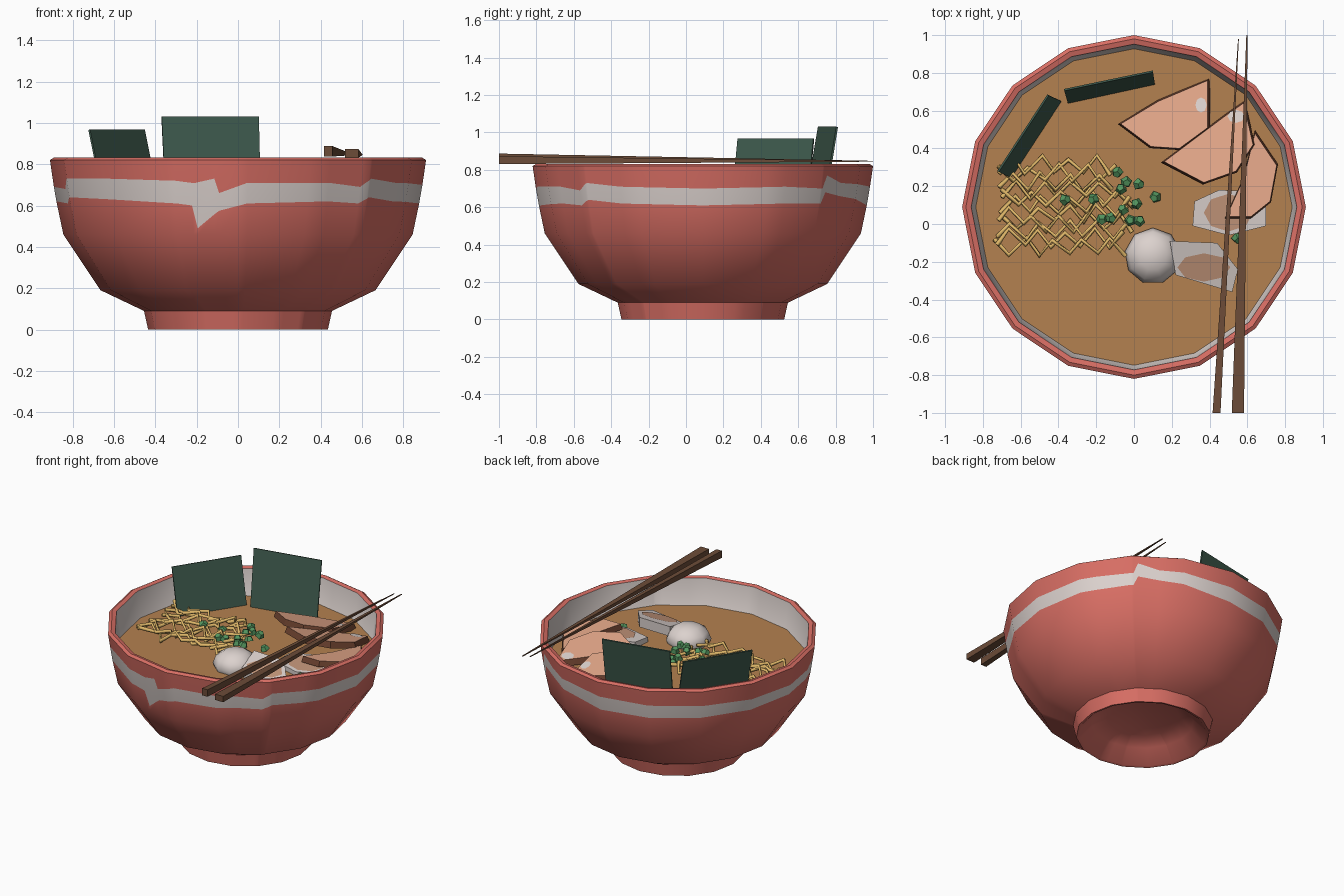
import bpy, bmesh, math, random
from mathutils import Vector, Matrix

if "Cube" in bpy.data.objects:
    bpy.data.objects.remove(bpy.data.objects["Cube"])

random.seed(4)
CY = 0.09          # bowl centre in y
SIDES = 16
SOUP_Z = 0.64


def mat(name, r, g, b):
    m = bpy.data.materials.new(name)
    lin = [((c / 255 + 0.055) / 1.055) ** 2.4 for c in (r, g, b)]
    m.diffuse_color = (*lin, 1)
    m.use_nodes = True
    m.node_tree.nodes["Principled BSDF"].inputs["Base Color"].default_value = m.diffuse_color
    return m


RED = mat("bowl red", 216, 110, 100)
WHITE = mat("glaze white", 220, 210, 206)
BROTH = mat("broth brown", 180, 129, 80)
SEAWEED = mat("seaweed green", 62, 90, 77)
NOODLE = mat("noodle yellow", 222, 182, 104)
ONION = mat("onion green", 84, 150, 95)
PORK = mat("pork pink", 226, 166, 136)
SEAR = mat("seared brown", 118, 72, 52)
WOOD = mat("chopstick wood", 108, 76, 56)
YOLK = mat("yolk tan", 196, 150, 122)


def finish(bm, name, mats, smooth=None):
    bmesh.ops.recalc_face_normals(bm, faces=bm.faces)
    me = bpy.data.meshes.new(name)
    bm.to_mesh(me)
    bm.free()
    for m in mats:
        me.materials.append(m)
    ob = bpy.data.objects.new(name, me)
    bpy.context.collection.objects.link(ob)
    if smooth:
        bpy.ops.object.select_all(action='DESELECT')
        ob.select_set(True)
        bpy.context.view_layer.objects.active = ob
        bpy.ops.object.shade_smooth_by_angle(angle=math.radians(smooth))
    return ob


def lerp_table(x, table, k):
    for a, b in zip(table, table[1:]):
        if a[0] <= x <= b[0]:
            t = (x - a[0]) / (b[0] - a[0])
            return a[k] + t * (b[k] - a[k])


def faceted(deg, r, z):
    """Point on the side of a 16-sided ring."""
    step = 360 / SIDES
    off = math.radians(deg % step - step / 2)
    d = r * math.cos(math.radians(step / 2)) / math.cos(off)
    a = math.radians(deg)
    return (d * math.cos(a), CY + d * math.sin(a), z)


# Bowl: lathed rings, with a painted stripe whose edges vary with angle
STRIPE = [(0, .61, .70), (30, .62, .71), (46, .62, .70), (48, .68, .77), (57, .66, .73),
          (90, .61, .71), (135, .62, .71), (180, .62, .69), (198, .61, .68), (202, .64, .73),
          (225, .63, .73), (250, .61, .72), (255, .60, .71), (256.5, .49, .71),
          (262.5, .56, .73), (264, .575, .66), (273, .61, .71), (300, .62, .71),
          (312, .61, .69), (316, .64, .73), (330, .62, .71), (360, .61, .70)]
WALL = [(.46, .845), (.65, .885), (.82, .91)]
angles = sorted({s[0] for s in STRIPE[:-1]} | {i * 360 / SIDES for i in range(SIDES)})


def stripe_row(k):
    def row(deg):
        z = lerp_table(deg, STRIPE, k)
        return lerp_table(z, WALL, 1), z
    return row


# (ring, material of the band that starts at it)
rows = [((.24, .13), 0), ((.33, .09), 0), ((.415, .005), 0), ((.435, 0), 0), ((.455, .09), 0),
        ((.665, .19), 0), ((.845, .46), 0), (stripe_row(1), 1), (stripe_row(2), 0),
        ((.91, .82), 0), ((.89, .832), 0), ((.862, .825), 1), ((.835, .62), 1),
        ((.62, .26), 1), ((.3, .2), 1)]
bm = bmesh.new()
rings = [[bm.verts.new(faceted(d, *(r(d) if callable(r) else r))) for d in angles]
         for r, _ in rows]
n = len(angles)
for (lo, hi), (_, mi) in zip(zip(rings, rings[1:]), rows):
    for i in range(n):
        j = (i + 1) % n
        bm.faces.new((lo[i], lo[j], hi[j], hi[i])).material_index = mi
bm.faces.new(rings[0])
bm.faces.new(rings[-1]).material_index = 1
finish(bm, "bowl", [RED, WHITE], 35)

# Broth surface
bm = bmesh.new()
bm.faces.new([bm.verts.new(faceted(i * 360 / SIDES, .838, SOUP_Z)) for i in range(SIDES)])
finish(bm, "broth", [BROTH])


# Seaweed sheets: thin leaning plates from a bottom and a top edge
def sheet(name, b0, b1, t0, t1):
    bm = bmesh.new()
    quad = [Vector(p) for p in (b0, b1, t1, t0)]
    nrm = (quad[1] - quad[0]).cross(quad[3] - quad[0]).normalized() * .005
    f = [bm.verts.new(p + nrm) for p in quad]
    g = [bm.verts.new(p - nrm) for p in quad]
    bm.faces.new(f)
    bm.faces.new(g[::-1])
    for i in range(4):
        j = (i + 1) % 4
        bm.faces.new((f[i], g[i], g[j], f[j]))
    finish(bm, name, [SEAWEED])


sheet("seaweed_back", (-.35, .64, .62), (.11, .74, .62), (-.37, .71, 1.03), (.1, .808, 1.03))
sheet("seaweed_left", (-.65, .245, .62), (-.385, .65, .62), (-.72, .278, .967), (-.455, .683, .967))


# Chopsticks: tapered square bars
def chopstick(name, p0, p1, w, h):
    bm = bmesh.new()
    ends = []
    for p, s in ((p0, 1), (p1, .1)):
        ends.append([bm.verts.new((p[0] + x * w * s / 2, p[1], p[2] + z * h * s / 2))
                     for x, z in ((-1, -1), (1, -1), (1, 1), (-1, 1))])
    for e in ends:
        bm.faces.new(e)
    for i in range(4):
        j = (i + 1) % 4
        bm.faces.new((ends[0][i], ends[0][j], ends[1][j], ends[1][i]))
    finish(bm, name, [WOOD])


chopstick("chopstick_left", (.437, -1, .862), (.553, .98, .846), .042, .05)
chopstick("chopstick_right", (.55, -1, .852), (.598, 1, .846), .065, .042)

# Noodles: zigzag strands swept with a square section
cu = bpy.data.curves.new("noodles", 'CURVE')
cu.dimensions = '3D'
cu.bevel_depth = .013
cu.bevel_resolution = 0
cu.use_fill_caps = True
for s in range(11):
    y0 = -.12 + s * .043
    x0 = -.74 + random.uniform(0, .05)
    phase = 1 if s % 3 else -1
    sp = cu.splines.new('POLY')
    count = 10 if s < 8 else 9
    sp.points.add(count - 1)
    for i, pt in enumerate(sp.points):
        pt.co = (x0 + i * .076 + random.uniform(-.012, .012),
                 y0 + phase * (.042 if i % 2 else -.042) + random.uniform(-.012, .012),
                 .675 + random.uniform(-.025, .045), 1)
cu.materials.append(NOODLE)
bpy.context.collection.objects.link(bpy.data.objects.new("noodles", cu))

# Chopped green onion: small tilted nuggets
bm = bmesh.new()
for x, y in ((-.09, .27), (-.04, .22), (-.07, .19), (.03, .21), (.11, .14), (.01, .11), (-.36, .13),
             (-.12, .03), (-.02, .02), (.03, .02), (-.17, .02), (-.06, .08), (-.22, .13), (.55, -.08)):
    rot = Matrix.Rotation(random.uniform(0, 6), 4, 'Z') @ Matrix.Rotation(random.uniform(-.7, .7), 4, 'X')
    bmesh.ops.create_cone(bm, cap_ends=True, segments=5, radius1=.033, radius2=.02, depth=.03,
                          matrix=Matrix.Translation((x, y, .71 if x < .08 else .66)) @ rot)
finish(bm, "green_onion", [ONION])


# Slabs: an outline on a sloping plane, with thickness and a flared underside
def slab(name, pts, z_back, z_front, thick, mats, flare=1.06):
    bm = bmesh.new()
    ys = [p[1] for p in pts]
    cx, cy = sum(p[0] for p in pts) / len(pts), sum(ys) / len(ys)

    def height(y):
        return z_back + (max(ys) - y) / (max(ys) - min(ys)) * (z_front - z_back)
    top = [bm.verts.new((x, y, height(y))) for x, y in pts]
    low = [bm.verts.new((cx + (x - cx) * flare, cy + (y - cy) * flare, height(y) - thick))
           for x, y in pts]
    bm.faces.new(top)
    under = [bm.faces.new(low)]
    for i in range(len(pts)):
        j = (i + 1) % len(pts)
        under.append(bm.faces.new((top[i], top[j], low[j], low[i])))
    for f in under:
        f.material_index = len(mats) - 1
    finish(bm, name, mats)
    return height


def spot(name, height, cx, cy, rx, ry, material):
    """Thin painted patch lying on a slab."""
    bm = bmesh.new()
    bm.faces.new([bm.verts.new((cx + rx * math.cos(a), cy + ry * math.sin(a),
                                height(cy + ry * math.sin(a)) + .004))
                  for a in (i * math.tau / 8 for i in range(8))])
    finish(bm, name, [material])


# Pork slices, front edges raised
h1 = slab("pork_slice_back", [(-.07, .53), (.09, .41), (.24, .40), (.39, .51), (.39, .76), (.13, .65)],
          .67, .76, .045, [PORK, SEAR])
h2 = slab("pork_slice_middle", [(.16, .33), (.37, .22), (.54, .28), (.63, .42), (.58, .64), (.48, .57)],
          .68, .78, .045, [PORK, SEAR])
h3 = slab("pork_slice_right", [(.64, .48), (.58, .24), (.49, .04), (.62, .04), (.72, .12), (.755, .31)],
          .69, .74, .04, [PORK, SEAR])
spot("pork_fat_back", h1, .355, .63, .03, .04, WHITE)
spot("pork_fat_middle", h2, .54, .57, .045, .035, WHITE)

# Egg slices with yolk patches
e1 = slab("egg_slice_back", [(.31, -.01), (.32, .12), (.45, .18), (.7, .17), (.7, -.01), (.5, -.06)],
          .69, .67, .05, [WHITE], 1)
spot("yolk_back", e1, .5, .06, .13, .1, YOLK)
e2 = slab("egg_slice_front", [(.19, -.09), (.22, -.27), (.52, -.36), (.55, -.24), (.44, -.1)],
          .75, .68, .07, [WHITE], 1)
spot("yolk_front", e2, .37, -.23, .14, .075, YOLK)

# Rounded egg half
bm = bmesh.new()
bmesh.ops.create_uvsphere(bm, u_segments=9, v_segments=6, radius=1,
                          matrix=Matrix.Translation((.1, -.17, .665)) @ Matrix.Diagonal((.15, .15, .1, 1)))
finish(bm, "egg_half", [WHITE], 50)
